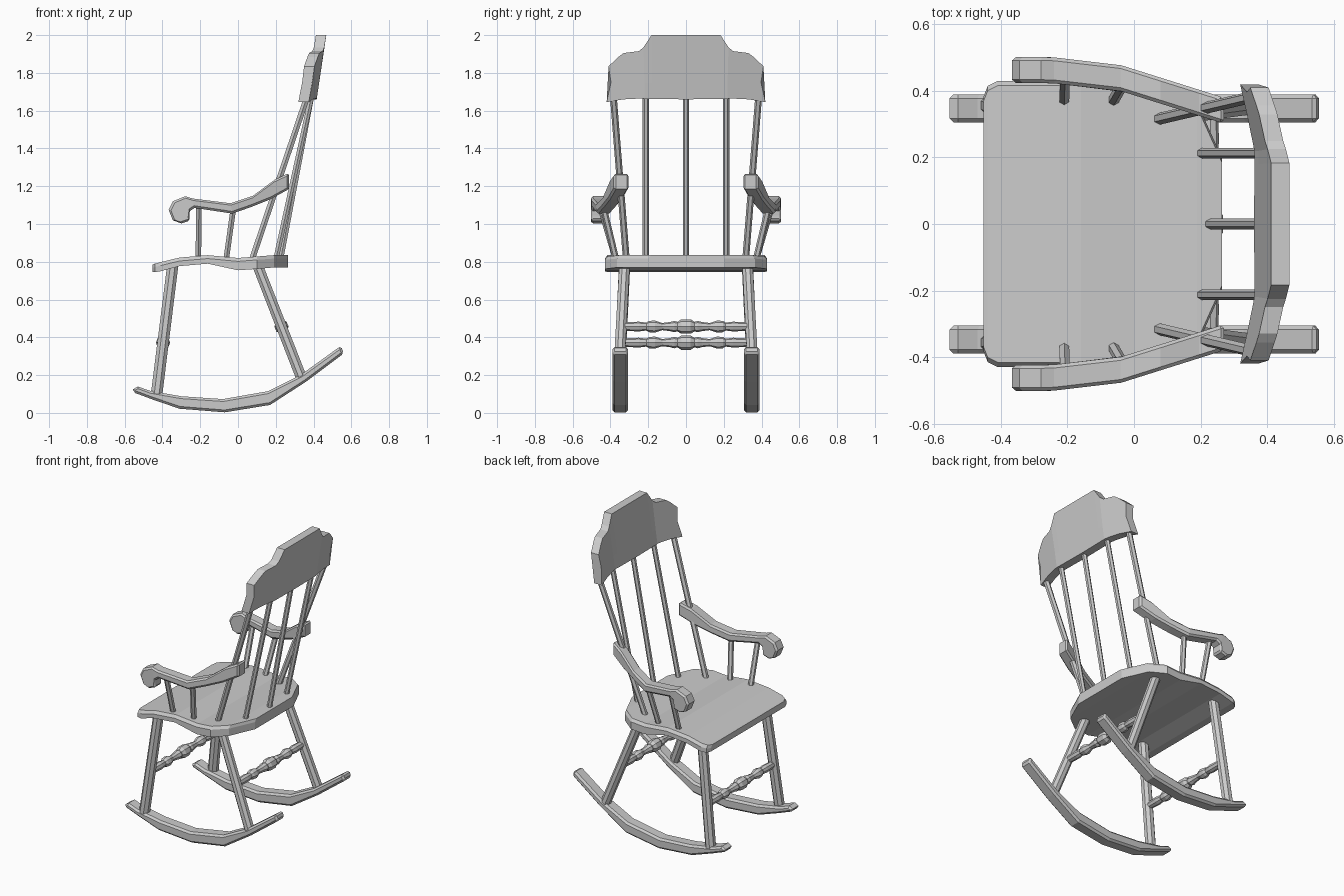
import bpy, bmesh
from math import sin, cos, tau
from mathutils import Vector

if "Cube" in bpy.data.objects:
    bpy.data.objects.remove(bpy.data.objects["Cube"])


def loft(name, rings, bevel=0):
    """Skin a list of equal-length closed rings and cap both ends."""
    bm = bmesh.new()
    vs = [[bm.verts.new(p) for p in r] for r in rings]
    n = len(vs[0])
    for a, b in zip(vs, vs[1:]):
        for i in range(n):
            j = (i + 1) % n
            bm.faces.new((a[i], a[j], b[j], b[i]))
    bm.faces.new(vs[0])
    bm.faces.new(vs[-1])
    bmesh.ops.recalc_face_normals(bm, faces=bm.faces)
    me = bpy.data.meshes.new(name)
    bm.to_mesh(me)
    bm.free()
    ob = bpy.data.objects.new(name, me)
    bpy.context.collection.objects.link(ob)
    if bevel:
        m = ob.modifiers.new("edge", 'BEVEL')
        m.width, m.segments = bevel, 1
        m.limit_method, m.angle_limit = 'ANGLE', 1.1
    return ob


def rod(name, p, q, r0, r1, n):
    """Straight faceted rod from p to q."""
    p, q = Vector(p), Vector(q)
    d = (q - p).normalized()
    u = d.cross(Vector((0, 1, 0))).normalized()
    v = d.cross(u)
    loft(name, [[c + r * (cos(tau * (i + .5) / n) * u + sin(tau * (i + .5) / n) * v)
                 for i in range(n)] for c, r in ((p, r0), (q, r1))])


def lerp(x, table):
    for (a, ya), (b, yb) in zip(table, table[1:]):
        if x <= b:
            return ya + (yb - ya) * (x - a) / (b - a)
    return table[-1][1]


def ribbon(name, pairs, side, centre, half, bevel):
    """Bar following upper/lower side-view points, with a sideways path."""
    rings = []
    for xt, zt, xb, zb in pairs:
        yt, yb = lerp(xt, centre), lerp(xb, centre)
        rings.append([(xt, side * (yt - half), zt), (xt, side * (yt + half), zt),
                      (xb, side * (yb + half), zb), (xb, side * (yb - half), zb)])
    loft(name, rings, bevel)


# Seat: stations of x, half width, top z, bottom z
seat = [(-.452, .385, .785, .745), (-.44, .415, .79, .745), (-.41, .43, .798, .75),
        (-.31, .43, .822, .777), (-.16, .43, .835, .79), (0, .43, .82, .755),
        (.1, .43, .828, .762), (.19, .365, .835, .77), (.264, .2, .835, .77)]
loft("seat", [[(x, -w, b), (x, w, b), (x, w, t - .018), (x, w - .014, t),
               (x, .014 - w, t), (x, -w, t - .018)] for x, w, t, b in seat])

# Side-view outlines: upper x, z then lower x, z
rocker = [(-.555, .125, -.555, .108), (-.53, .14, -.53, .1), (-.47, .118, -.45, .07),
          (-.3, .088, -.31, .022), (-.08, .073, -.07, .003), (.16, .115, .17, .042),
          (.33, .2, .36, .165), (.545, .355, .56, .315)]
arm = [(.27, 1.27, .27, 1.185), (.195, 1.235, .17, 1.13), (.08, 1.15, .07, 1.09),
       (-.04, 1.11, -.03, 1.055), (-.24, 1.135, -.23, 1.085), (-.28, 1.147, -.255, 1.068),
       (-.345, 1.12, -.256, 1.055), (-.367, 1.075, -.257, 1.045),
       (-.345, 1.02, -.257, 1.035), (-.3, 1.003, -.255, 1.018)]
arm_path = [(-.37, .463), (-.25, .463), (-.05, .442), (.28, .338)]

for s, tag in ((-1, "right"), (1, "left")):
    ribbon(f"rocker_{tag}", rocker, s, [(-.6, .348), (.6, .348)], .042, .012)
    ribbon(f"arm_{tag}", arm, s, arm_path, .039, .01)
    # Legs
    rod(f"front_leg_{tag}", (-.345, s * .325, .785), (-.432, s * .358, .09), .032, .033, 8)
    rod(f"rear_leg_{tag}", (.1, s * .325, .79), (.342, s * .358, .17), .03, .031, 8)
    # Arm spindles and outer back posts
    rod(f"arm_spindle_front_{tag}", (-.21, s * .37, .81), (-.207, s * .455, 1.1), .017, .017, 6)
    rod(f"arm_spindle_rear_{tag}", (-.063, s * .37, .81), (-.025, s * .435, 1.08), .017, .017, 6)
    rod(f"outer_post_{tag}", (.07, s * .315, .8), (.368, s * .385, 1.68), .018, .018, 6)

# Back spindles
for y, xb, xt in ((-.213, .2, .392), (0, .225, .392), (.213, .2, .392)):
    rod("back_spindle", (xb, y, .81), (xt, y, 1.69), .016, .016, 6)

# Turned stretchers: half profile of y, radius
turned = [(0, .038), (.025, .038), (.045, .025), (.062, .03), (.085, .024), (.125, .019),
          (.165, .032), (.195, .03), (.21, .021), (.25, .026), (.335, .022)]
profile = [(-y, r) for y, r in turned[:0:-1]] + turned
for name, x, z in (("front_stretcher", -.397, .372), ("rear_stretcher", .23, .457)):
    loft(name, [[(x + r * cos(tau * i / 8), y, z + r * sin(tau * i / 8)) for i in range(8)]
                for y, r in profile])

# Crest rail: columns of bottom, middle and top (y, z)
cols = [((0, 1.66), (0, 1.75), (0, 2)), ((.18, 1.662), (.18, 1.75), (.183, 2)),
        ((.22, 1.663), (.22, 1.75), (.225, 1.935)), ((.25, 1.664), (.25, 1.75), (.25, 1.915)),
        ((.33, 1.66), (.33, 1.75), (.33, 1.905)), ((.36, 1.655), (.36, 1.75), (.357, 1.885)),
        ((.42, 1.645), (.397, 1.75), (.41, 1.835))]
cols = [[(-y, z) for y, z in c] for c in cols[:0:-1]] + cols


def crest_x(y, z):
    return .36 + .15 * (z - 1.65) - .2 * max(0, abs(y) - .22)


loft("crest_rail", [[(crest_x(y, z), y, z) for y, z in c] +
                    [(crest_x(y, z) + .055, y, z) for y, z in reversed(c)] for c in cols])
